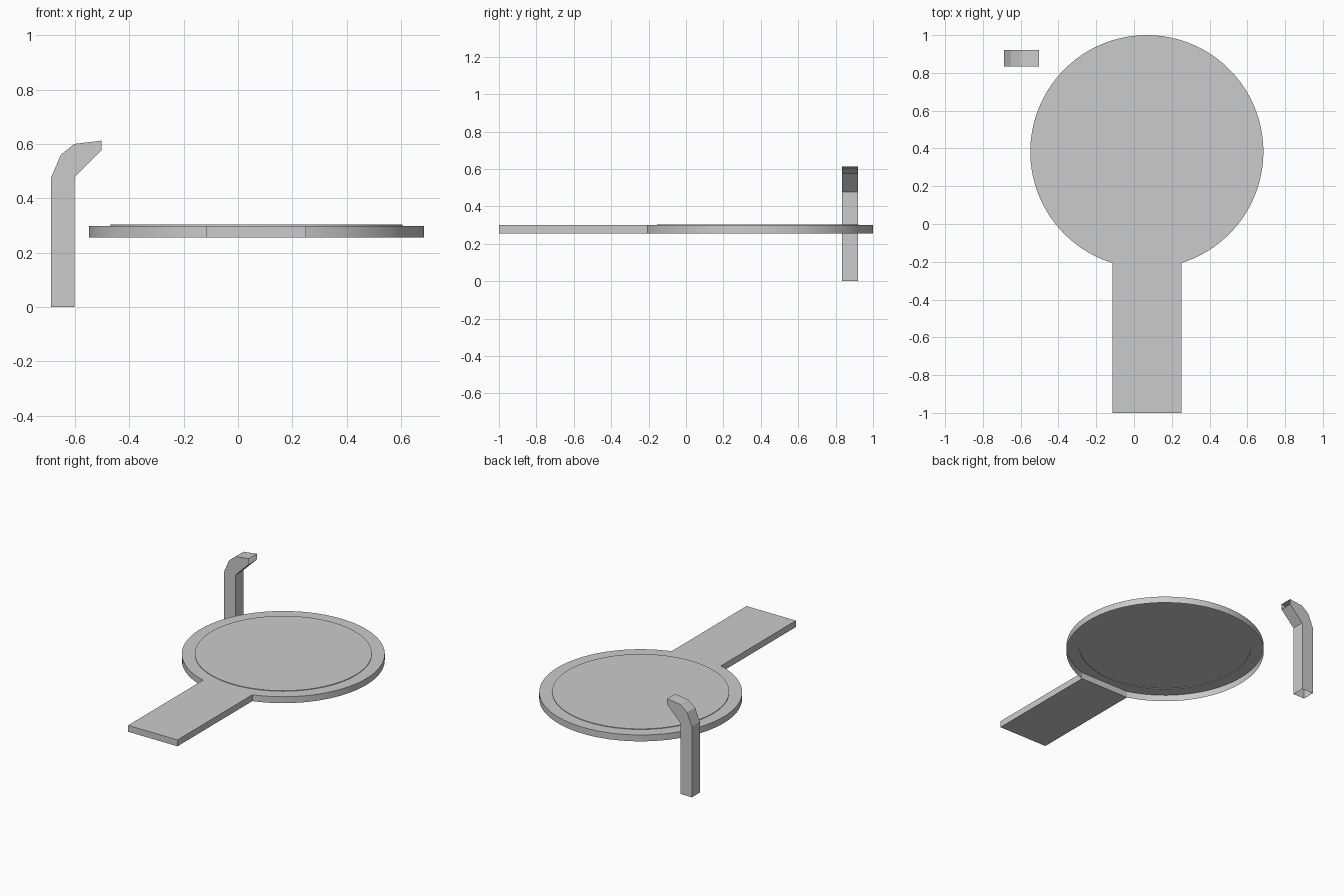
import bpy, bmesh, math

if "Cube" in bpy.data.objects:
    bpy.data.objects.remove(bpy.data.objects["Cube"])

CX, CY, R, R_IN = 0.068, 0.383, 0.617, 0.538
Z0, Z1, Z2 = 0.256, 0.299, 0.303
HALF = 0.183                                  # half width of the handle
CHORD = math.sqrt(R * R - HALF * HALF)        # disc centre to handle joint
SEGS = 96


def finish(bm, name):
    me = bpy.data.meshes.new(name)
    bm.to_mesh(me)
    bm.free()
    ob = bpy.data.objects.new(name, me)
    bpy.context.collection.objects.link(ob)
    return ob


def loop(bm, pts):
    return [bm.verts.new(p) for p in pts]


def bridge(bm, a, b):
    n = len(a)
    for i in range(n):
        j = (i + 1) % n
        bm.faces.new((a[i], a[j], b[j], b[i]))


# Round plate: thin shell open underneath, with a raised centre
half_angle = math.asin(HALF / R)
angles = [-math.pi / 2 - half_angle + 2 * half_angle * i / 8 for i in range(8)]
sweep = 2 * math.pi - 2 * half_angle
angles += [-math.pi / 2 + half_angle + sweep * i / SEGS for i in range(SEGS)]


def outer_radius(a, i):
    return CHORD / math.cos(a + math.pi / 2) if i < 8 else R


def ring(z, inner=False):
    pts = []
    for i, a in enumerate(angles):
        r = R_IN if inner else outer_radius(a, i)
        pts.append((CX + r * math.cos(a), CY + r * math.sin(a), z))
    return pts


bm = bmesh.new()
rings = [loop(bm, p) for p in (ring(Z0), ring(Z1), ring(Z1, True), ring(Z2, True))]
for a, b in zip(rings, rings[1:]):
    bridge(bm, a, b)
bm.faces.new(rings[-1])
plate = finish(bm, "round_plate")

# Flat handle, meeting the plate along a straight joint
bm = bmesh.new()
x0, x1, y0, y1 = CX - HALF, CX + HALF, -1.0, CY - CHORD
low, high = [loop(bm, [(x0, y0, z), (x1, y0, z), (x1, y1, z), (x0, y1, z)]) for z in (Z0, Z1)]
for i in range(3, 6):                         # joint side stays open
    a, b = i % 4, (i + 1) % 4
    bm.faces.new((low[a], low[b], high[b], high[a]))
bm.faces.new(high)
bm.faces.new(low[::-1])
finish(bm, "handle")

# Bent hook post: extruded profile, open at the foot and the tip
profile = [(-0.688, 0), (-0.602, 0), (-0.602, 0.477), (-0.503, 0.575), (-0.503, 0.612),
           (-0.602, 0.60), (-0.652, 0.56), (-0.688, 0.475)]
bm = bmesh.new()
front, back = [loop(bm, [(x, y, z) for x, z in profile]) for y in (0.835, 0.92)]
for i in range(8):
    if i not in (0, 3):
        j = (i + 1) % 8
        bm.faces.new((front[j], front[i], back[i], back[j]))
bm.faces.new(front)
bm.faces.new(back[::-1])
finish(bm, "hook_post")

# Smooth only the rim of the plate
bpy.context.view_layer.objects.active = plate
plate.select_set(True)
bpy.ops.object.shade_smooth_by_angle(angle=math.radians(15))
